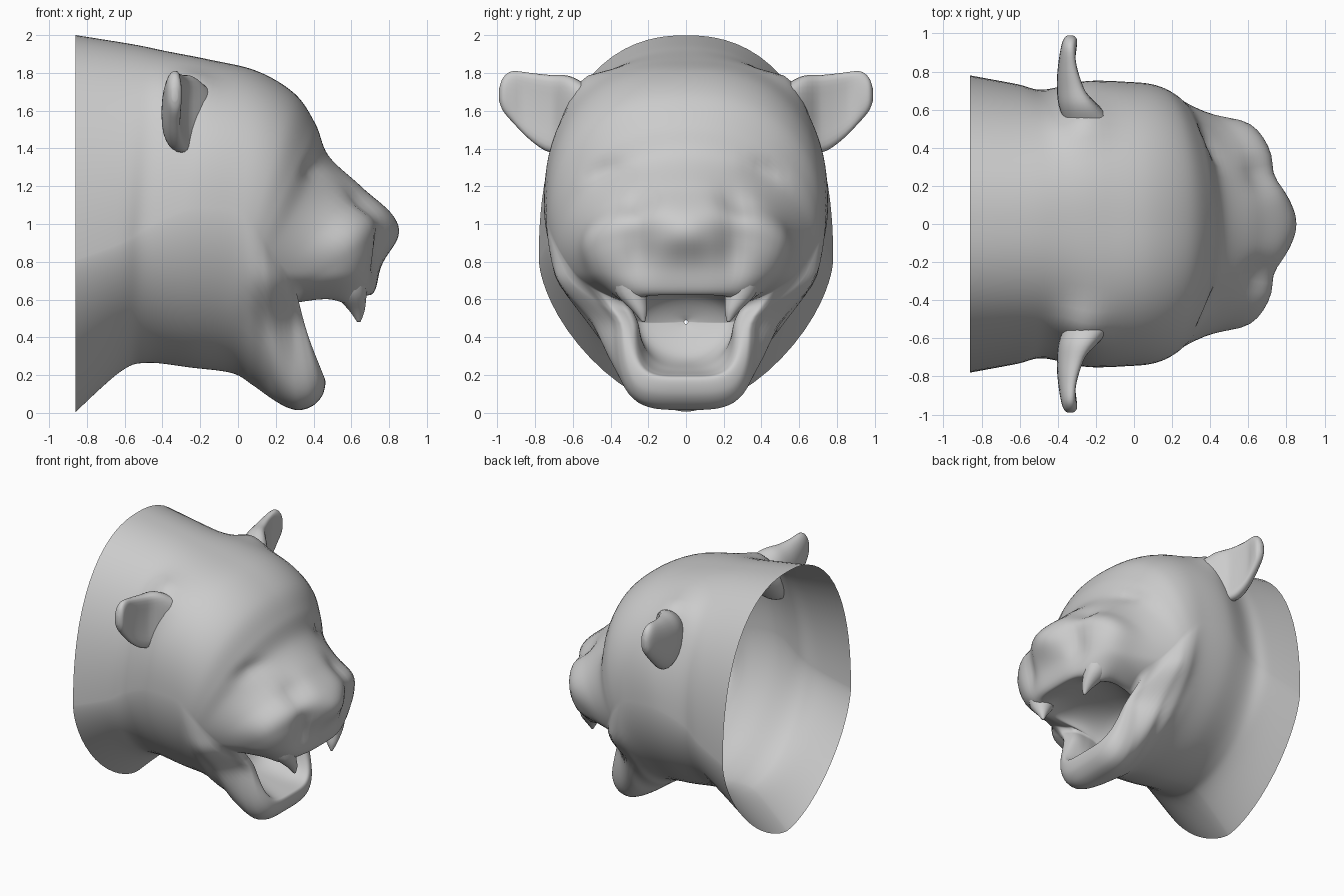
import bpy, math
from mathutils import Vector

if "Cube" in bpy.data.objects:
    bpy.data.objects.remove(bpy.data.objects["Cube"])


def spline(rows, steps):
    """Catmull-Rom interpolation through rows of numbers."""
    out = []
    for i in range(len(rows) - 1):
        a, b, c, d = (rows[max(0, min(len(rows) - 1, i + k))] for k in (-1, 0, 1, 2))
        for s in range(steps):
            t = s / steps
            out.append([.5 * (2 * q + (r - p) * t + (2 * p - 5 * q + 4 * r - u) * t * t
                              + (3 * q - p - 3 * r + u) * t ** 3) for p, q, r, u in zip(a, b, c, d)])
    return out + [list(rows[-1])]


def loft(name, rings, cap=False):
    n = len(rings[0])
    verts = [p for ring in rings for p in ring]
    faces = [(i * n + j, i * n + (j + 1) % n, (i + 1) * n + (j + 1) % n, (i + 1) * n + j)
             for i in range(len(rings) - 1) for j in range(n)]
    if cap:
        faces.append(tuple(range(len(verts) - n, len(verts))))
    mesh = bpy.data.meshes.new(name)
    mesh.from_pydata(verts, [], faces)
    mesh.shade_smooth()
    ob = bpy.data.objects.new(name, mesh)
    bpy.context.collection.objects.link(ob)
    return ob


def power(v, e):
    return math.copysign(abs(v) ** e, v) if abs(v) > 1e-6 else 0


def head_ring(row, n=96):
    """Loop through a top, side and bottom point, with roundness above and below."""
    tx, tz, sx, sy, sz, bx, bz, nt, nb = row
    ring = []
    for j in range(n):
        a = 2 * math.pi * j / n
        a -= .17 * math.sin(4 * a)      # closer spacing where the curve is flat
        c, s = math.cos(a), math.sin(a)
        e = 2 / (nt if c > 0 else nb)
        k = abs(power(c, e))
        ex, ez = (tx, tz) if c > 0 else (bx, bz)
        ring.append(Vector((sx + (ex - sx) * k, sy * power(s, e), sz + (ez - sz) * k)))
    return ring


# Soft sculpting dabs: centre, spread, push (mirrored in y)
DABS = [
    ((.78, 0, .95), (.2, .17, .12), (.08, 0, 0)),        # nose tip
    ((.68, .26, 1.10), (.12, .08, .13), (-.04, 0, -.02)),  # groove beside bridge
    ((.74, .25, .86), (.12, .07, .14), (-.04, 0, 0)),    # nostril groove
    ((.60, .46, .88), (.14, .16, .18), (.01, .035, 0)),  # whisker pad
    ((.40, .42, 1.28), (.10, .10, .05), (-.025, -.01, 0)),  # eye
    ((.58, .32, .60), (.07, .10, .06), (0, 0, -.04)),    # lip above the fang
    ((-.27, .54, 1.70), (.13, .13, .14), (0, .02, .06)),  # ear root
]


def sculpt(p):
    q = p.copy()
    side = 1 if p.y >= 0 else -1
    for c, r, d in DABS:
        w = math.exp(-sum(((v - m) / k) ** 2 for v, m, k in zip((p.x, abs(p.y), p.z), c, r)))
        q += Vector((d[0], d[1] * side, d[2])) * w
    # narrow the lower jaw
    f, g = (max(0, min(1, v)) for v in ((p.x + .05) / .35, (.74 - p.z) / .30))
    q.y *= 1 - .32 * f * f * (3 - 2 * f) * g * g * (3 - 2 * g)
    return q


# Head shell from the open neck to the lips: top x,z / side x,y,z / bottom x,z / roundness
outer = [
    (-.86, 2.0, -.86, .78, .81, -.86, .005, 2.3, 1.6),
    (-.55, 1.95, -.62, .735, .90, -.62, .22, 2.3, 1.7),
    (-.38, 1.915, -.48, .705, .98, -.48, .265, 2.4, 1.8),
    (-.15, 1.87, -.25, .75, 1.08, -.25, .24, 2.5, 1.85),
    (.10, 1.81, -.02, .745, 1.07, -.03, .21, 2.4, 1.85),
    (.30, 1.69, .07, .735, 1.0, .08, .145, 2.3, 1.95),
    (.41, 1.53, .13, .71, .93, .15, .095, 2.1, 2.1),
    (.48, 1.36, .18, .67, .85, .21, .055, 2, 2.6),
    (.65, 1.20, .23, .62, .77, .27, .025, 2.1, 3.2),
    (.77, 1.07, .27, .57, .70, .33, .015, 2.6, 3.8),
    (.77, .93, .30, .53, .66, .40, .04, 3, 4.2),
    (.75, .78, .31, .49, .63, .45, .10, 3.2, 4.2),
    (.72, .64, .29, .43, .60, .46, .18, 3.4, 4.2)]
# Mouth pocket behind the lips
mouth = [
    (.64, .63, .27, .38, .58, .41, .20, 3.2, 4.2),
    (.40, .68, .18, .34, .54, .28, .23, 2.6, 3.2),
    (.12, .63, .05, .26, .48, .10, .30, 2, 2),
    (.0, .49, .0, .01, .48, .0, .47, 2, 2)]
loft("head", [[sculpt(p) for p in head_ring(r)] for r in spline(outer + mouth, 7)])

# Ears: sections at y with x and z ranges, scooped at the front
ear = [(.53, -.36, -.12, 1.50, 1.74), (.62, -.395, -.14, 1.40, 1.785),
       (.72, -.405, -.20, 1.38, 1.79), (.82, -.40, -.25, 1.44, 1.80), (.92, -.385, -.28, 1.54, 1.81),
       (.97, -.37, -.295, 1.60, 1.775), (.99, -.35, -.32, 1.65, 1.72)]
# Upper fangs: centre x,y,z and radius
fang = [(.585, .30, .70, .10), (.60, .285, .62, .08), (.63, .245, .54, .04), (.64, .225, .48, .008)]

for side, label in ((1, "left"), (-1, "right")):
    rings = []
    for y, x0, x1, z0, z1 in spline(ear, 4):
        ring = []
        for j in range(28):
            a = 2 * math.pi * j / 28
            c, s = math.cos(a), power(math.sin(a), .8)
            scoop = .7 * max(0, c) ** 2 * min(1, max(0, (y - .55) / .15)) * min(1, (.99 - y) / .12)
            x = (x0 + x1) / 2 + (x1 - x0) / 2 * (c - scoop)
            ring.append((x, side * y, (z0 + z1) / 2 + (z1 - z0) / 2 * s))
        rings.append(ring if side < 0 else ring[::-1])
    loft(label + "_ear", rings, cap=True)

    rings = [[(x + r * math.cos(a), side * y + r * math.sin(a), z)
              for a in (-2 * math.pi * j / 14 for j in range(14))] for x, y, z, r in spline(fang, 4)]
    loft(label + "_fang", rings, cap=True)
